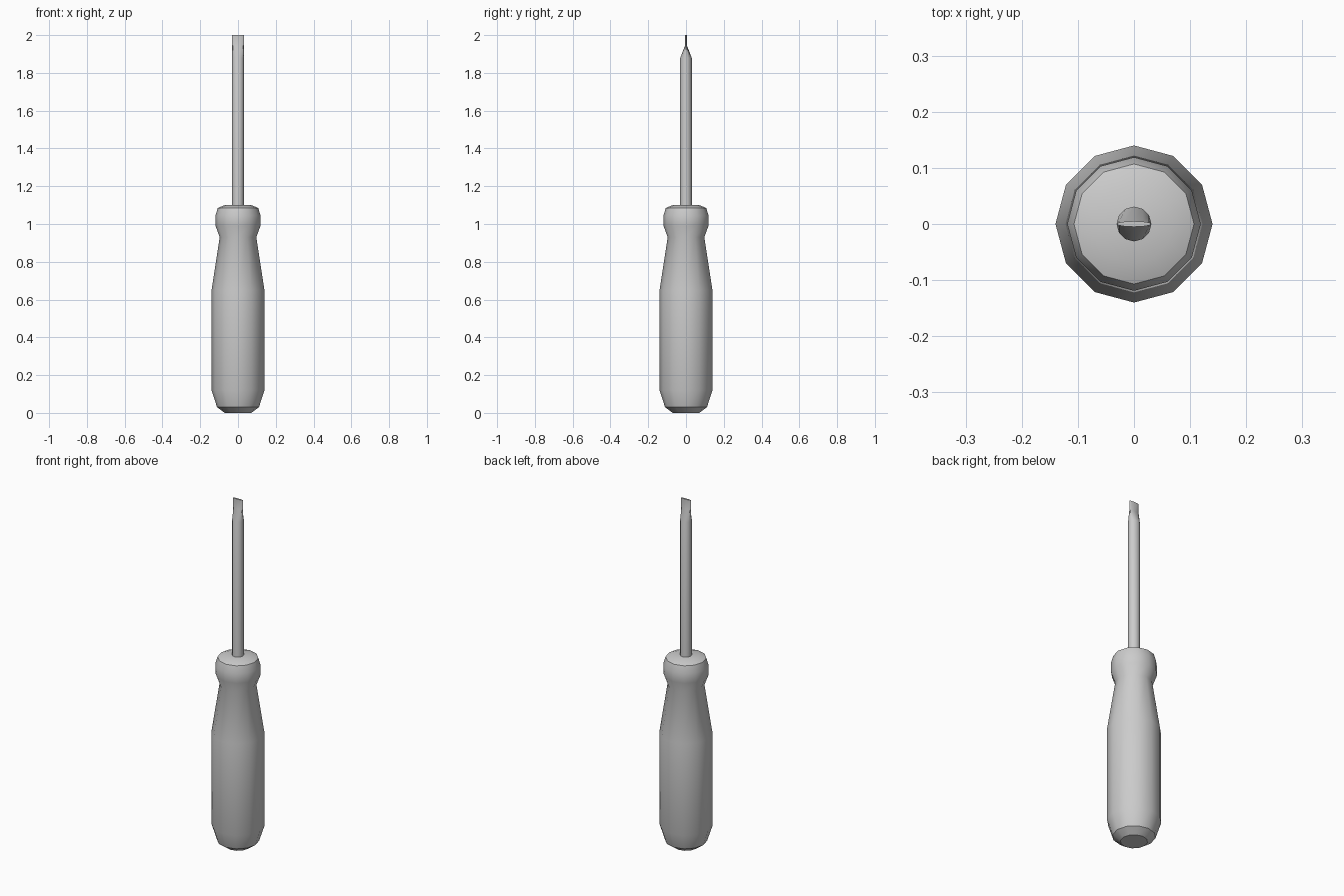
import bpy, bmesh
from math import cos, sin, pi, radians

if "Cube" in bpy.data.objects:
    bpy.data.objects.remove(bpy.data.objects["Cube"])

SIDES = 12


def lathe(name, rings):
    """Stack of elliptical rings (z, x radius, y radius), capped at both ends."""
    bm = bmesh.new()
    loops = [[bm.verts.new((rx * cos(2 * pi * i / SIDES), ry * sin(2 * pi * i / SIDES), z))
              for i in range(SIDES)] for z, rx, ry in rings]
    for a, b in zip(loops, loops[1:]):
        for i in range(SIDES):
            j = (i + 1) % SIDES
            bm.faces.new((a[i], a[j], b[j], b[i]))
    bm.faces.new(loops[0][::-1])
    bm.faces.new(loops[-1])
    mesh = bpy.data.meshes.new(name)
    bm.to_mesh(mesh)
    bm.free()
    ob = bpy.data.objects.new(name, mesh)
    bpy.context.collection.objects.link(ob)
    bpy.ops.object.select_all(action='DESELECT')
    ob.select_set(True)
    bpy.context.view_layer.objects.active = ob
    bpy.ops.object.shade_smooth_by_angle(angle=radians(32))
    return ob


# Grip with tapered neck and rounded collar
handle = [(0, 0.07), (0.03, 0.111), (0.12, 0.14), (0.65, 0.14), (0.93, 0.097),
          (0.99, 0.119), (1.045, 0.119), (1.085, 0.107), (1.10, 0.07)]
lathe("handle", [(z, r, r) for z, r in handle])

# Round shaft flattened into a flat blade
lathe("shaft_and_blade", [(1.06, 0.031, 0.031), (1.878, 0.031, 0.031),
                          (1.945, 0.031, 0.005), (2.0, 0.031, 0.005)])
